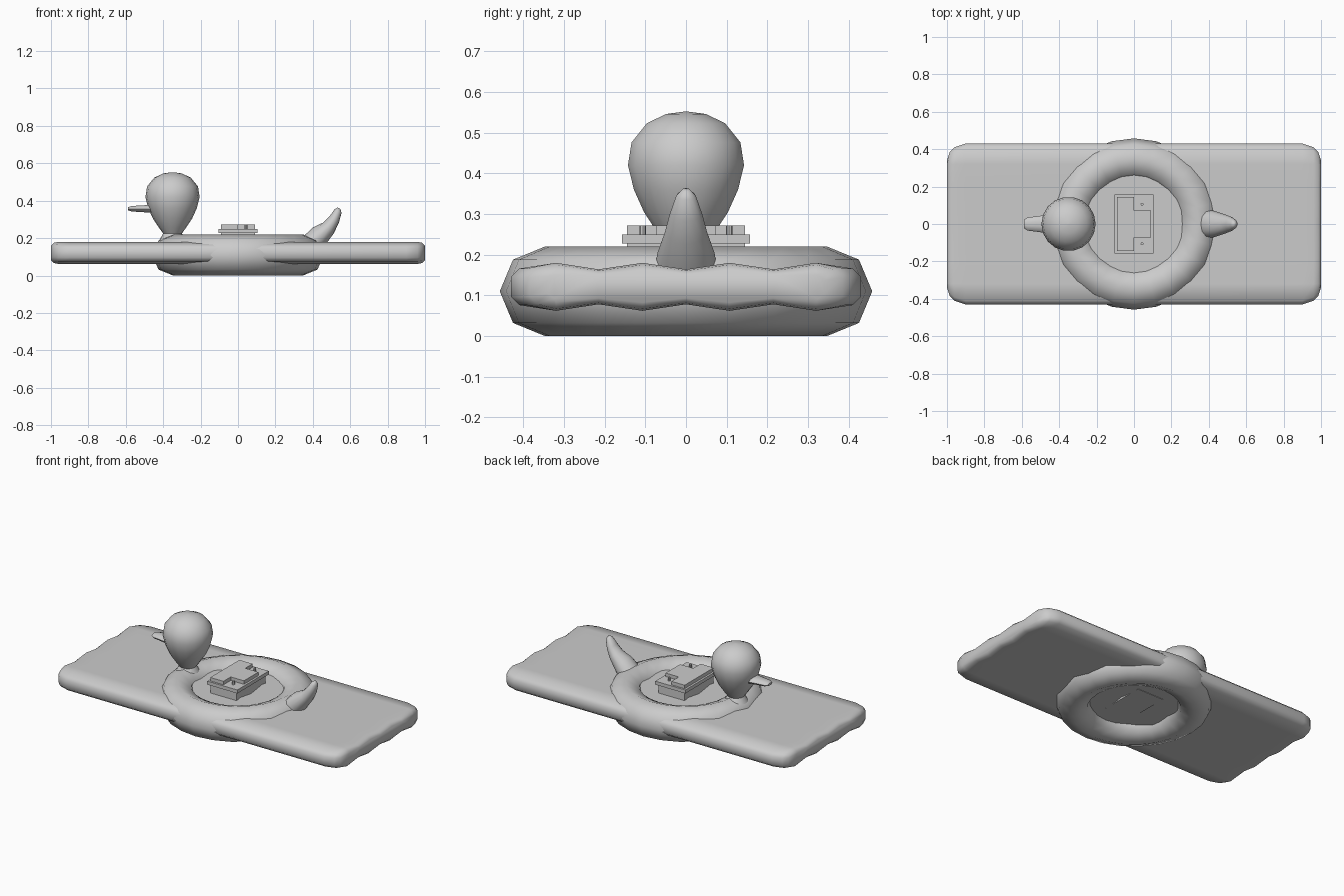
import bpy, bmesh
from math import sin, cos, pi
from mathutils import Vector

if "Cube" in bpy.data.objects:
    bpy.data.objects.remove(bpy.data.objects["Cube"])


def finish(name, bm, angle=None):
    bmesh.ops.remove_doubles(bm, verts=bm.verts, dist=0.0005)
    bmesh.ops.recalc_face_normals(bm, faces=bm.faces)
    me = bpy.data.meshes.new(name)
    bm.to_mesh(me)
    bm.free()
    ob = bpy.data.objects.new(name, me)
    bpy.context.collection.objects.link(ob)
    if angle:
        bpy.ops.object.select_all(action='DESELECT')
        ob.select_set(True)
        bpy.context.view_layer.objects.active = ob
        bpy.ops.object.shade_smooth_by_angle(angle=angle)
    return ob


def loft(name, rings, closed=False, angle=1.0):
    """Skin a list of equal-length point loops."""
    bm = bmesh.new()
    vs = [[bm.verts.new(p) for p in r] for r in rings]
    n = len(vs[0])
    pairs = list(zip(vs, vs[1:])) + ([(vs[-1], vs[0])] if closed else [])
    for a, b in pairs:
        for i in range(n):
            j = (i + 1) % n
            bm.faces.new((a[i], a[j], b[j], b[i]))
    if not closed:
        bm.faces.new(vs[0])
        bm.faces.new(vs[-1])
    return finish(name, bm, angle)


def ellipse(c, u, v, n):
    c, u, v = Vector(c), Vector(u), Vector(v)
    return [c + u * cos(2 * pi * i / n) + v * sin(2 * pi * i / n) for i in range(n)]


def prism(name, pts, z0, z1):
    bm = bmesh.new()
    f = bm.faces.new([bm.verts.new((x, y, z0)) for x, y in pts])
    g = bmesh.ops.extrude_face_region(bm, geom=[f])
    for v in g['geom']:
        if isinstance(v, bmesh.types.BMVert):
            v.co.z = z1
    bm.faces.new([v for v in f.verts]) if not f.is_valid else None
    return finish(name, bm)


def rect(x, y):
    return [(-x, -y), (x, -y), (x, y), (-x, y)]


# air mattress: ribbed cross-section lofted along x, rounded at the ends
half = [(0, .043), (.107, .059), (.215, .043), (.32, .059), (.41, .045), (.43, .025)]
top = [(-y, z) for y, z in half[:0:-1]] + half
section = top + [(y, -z) for y, z in top[::-1]]
stations = [(-1, .34, .65), (-.985, .385, .92), (-.96, .41, 1), (-.9, .43, 1)]
stations += [(-x, y, z) for x, y, z in stations[::-1]]
rings = []
for x, lim, zs in stations:
    k = lim / .43
    loop = []
    for y, z in section:
        yy = y * k if abs(y) > .33 else max(-lim * .95, min(lim * .95, y))
        loop.append((x, yy, .121 + z * zs))
    rings.append(loop)
loft("air_mattress", rings, angle=1.0)

# swim ring
rings = []
for i in range(24):
    a = 2 * pi * i / 24
    r = Vector((cos(a), sin(a), 0))
    rings.append(ellipse(r * .347 + Vector((0, 0, .11)), r * .111, (0, 0, .11), 8))
loft("swim_ring", rings, closed=True, angle=1.2)

# head and neck
profile = [(.07, .19), (.05, .225), (.072, .255), (.105, .305), (.13, .36), (.145, .42),
           (.136, .476), (.098, .523), (.05, .546), (.004, .552)]
loft("head", [ellipse((-.35, 0, z), (r, 0, 0), (0, r, 0), 18) for r, z in profile])

# beak
beak = [(-.46, .05, .022), (-.53, .04, .018), (-.57, .035, .015), (-.588, .022, .008)]
loft("beak", [ellipse((x, 0, .357), (0, w, 0), (0, 0, h), 10) for x, w, h in beak])

# tail: tapered curve of tilted rings
tail = [(.38, .15, .08, .068, .4), (.43, .205, .07, .06, .5), (.485, .255, .052, .04, .75),
        (.515, .30, .04, .03, .95), (.535, .345, .024, .021, 1.1), (.54, .36, .009, .008, 1.1)]
loft("tail", [ellipse((x, 0, z), (0, w, 0), (sin(a) * d, 0, -cos(a) * d), 12)
              for x, z, w, d, a in tail])

# box in the middle with overhanging lid, notched panel and two knobs
prism("box_body", rect(.092, .145), .065, .232)
prism("box_lid", rect(.105, .157), .228, .25)
prism("top_panel", [(-.092, -.145), (0, -.145), (0, -.072), (.092, -.072),
                    (.092, .072), (0, .072), (0, .145), (-.092, .145)], .249, .272)
for s in (-1, 1):
    loft("knob", [ellipse((.043, s * .106, z), (.008, 0, 0), (0, .008, 0), 8)
                  for z in (.245, .272)], angle=.6)
